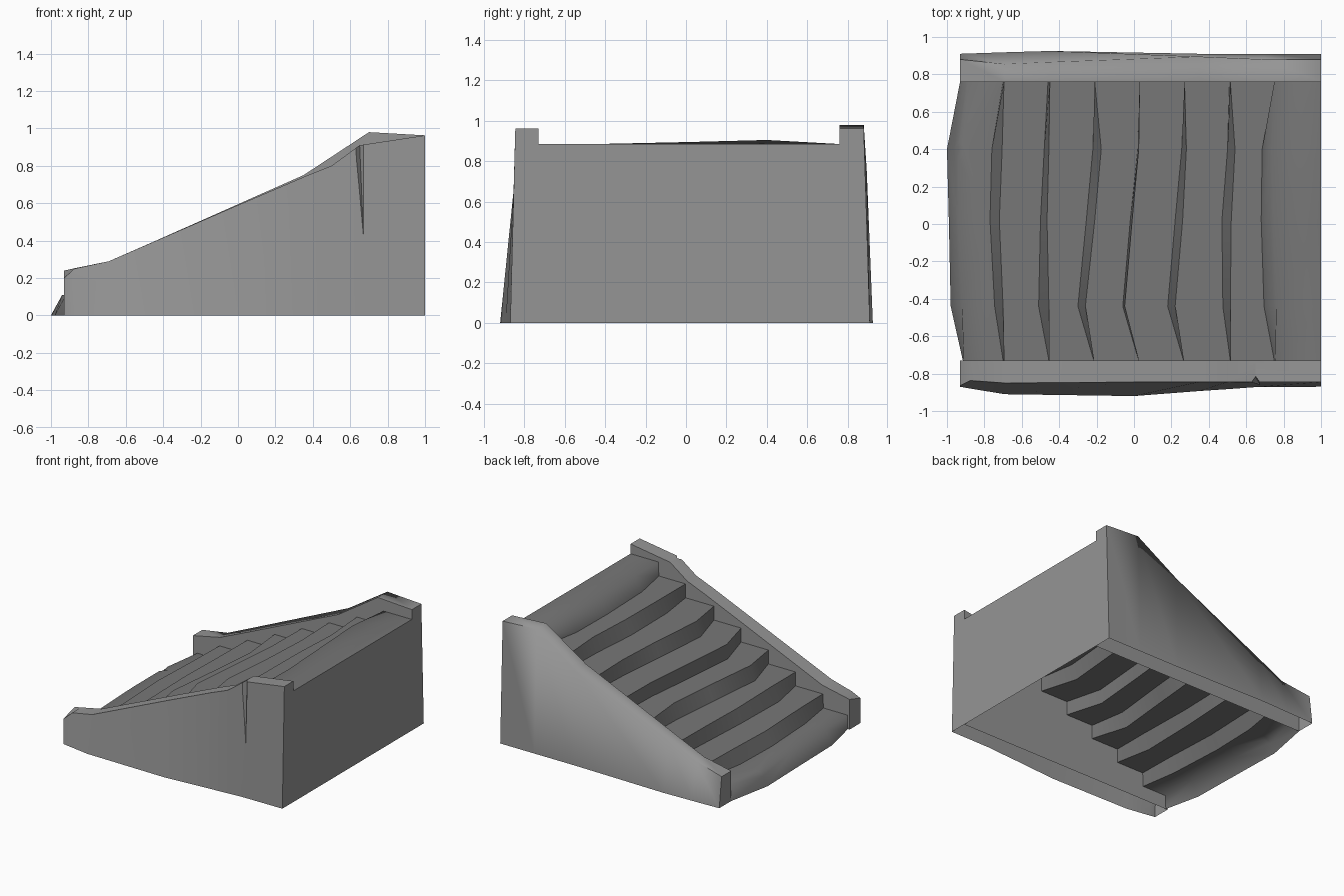
import bpy, bmesh, math

if "Cube" in bpy.data.objects:
    bpy.data.objects.remove(bpy.data.objects["Cube"])


def material(name, value):
    mat = bpy.data.materials.new(name)
    mat.diffuse_color = (value, value, value, 1)
    mat.use_nodes = True
    mat.node_tree.nodes["Principled BSDF"].inputs["Base Color"].default_value = mat.diffuse_color
    return mat


light_stone = material("light_stone", 0.30)
dark_stone = material("dark_stone", 0.185)


def make_object(name, verts, faces, mat, fix_normals=True):
    mesh = bpy.data.meshes.new(name)
    mesh.from_pydata(verts, [], faces)
    mesh.materials.append(mat)
    if fix_normals:
        bm = bmesh.new()
        bm.from_mesh(mesh)
        bmesh.ops.recalc_face_normals(bm, faces=bm.faces)
        bm.to_mesh(mesh)
        bm.free()
    obj = bpy.data.objects.new(name, mesh)
    bpy.context.collection.objects.link(obj)
    return obj


def smooth(obj, is_soft=None):
    # smooth by angle, then soften the worn edges picked by is_soft
    bpy.ops.object.select_all(action='DESELECT')
    obj.select_set(True)
    bpy.context.view_layer.objects.active = obj
    bpy.ops.object.shade_smooth_by_angle(angle=math.radians(40))
    if is_soft:
        for e in obj.data.edges:
            if is_soft(*(obj.data.vertices[v].co for v in e.vertices)):
                e.use_edge_sharp = False


def open_bottom(obj):
    bm = bmesh.new()
    bm.from_mesh(obj.data)
    flat = [f for f in bm.faces if all(v.co.z < 1e-4 for v in f.verts)]
    bmesh.ops.delete(bm, geom=flat, context='FACES_ONLY')
    bm.to_mesh(obj.data)
    bm.free()


def side_wall(name, inner_y, stations):
    # station: x, outer y at ground, outer y at top, outer top z, inner top z
    verts, faces = [], []
    for x, y_low, y_top, z_out, z_in in stations:
        verts += [(x, inner_y, 0), (x, y_low, 0), (x, y_top, z_out), (x, inner_y, z_in)]
    for i in range(len(stations) - 1):
        for j in range(4):
            a, b = i * 4 + j, i * 4 + (j + 1) % 4
            faces.append((a, b, b + 4, a + 4))
    n = len(verts)
    faces += [(0, 1, 2, 3), (n - 4, n - 3, n - 2, n - 1)]
    return make_object(name, verts, faces, light_stone)


# Worn steps: x of each riser's foot and edge at five stations across the width
ys = [0.76, 0.40, 0.02, -0.44, -0.73]
foot = [(-.93, -1.0, -.99, -.98, -.915), (-.70, -.76, -.77, -.745, -.70),
        (-.46, -.48, -.50, -.51, -.455), (-.21, -.22, -.255, -.30, -.215),
        (.03, .02, -.02, -.06, .025), (.27, .255, .22, .18, .265),
        (.51, .50, .47, .475, .515), (.75, .685, .68, .695, .75)]
edge = [(-.89, -.94, -.94, -.92, -.91), (-.695, -.705, -.72, -.70, -.695),
        (-.45, -.455, -.465, -.455, -.455), (-.21, -.175, -.21, -.26, -.215),
        (.03, .025, -.01, -.05, .025), (.27, .28, .26, .22, .265),
        (.515, .54, .52, .515, .515), (.75, .735, .745, .76, .755)]
rise = 0.885 / 8
top_lift = [0, .02, .01, 0, 0]
verts, faces = [], []
for j in reversed(range(5)):
    for k in range(8):
        lift = top_lift[j] if k == 7 else 0
        verts += [(foot[k][j], ys[j], rise * k),
                  (edge[k][j], ys[j], rise * (k + 1) + lift)]
    verts.append((1, ys[j], 0.885))
row = 17
for j in range(4):
    for i in range(row - 1):
        a = j * row + i
        faces.append((a, a + 1, a + row + 1, a + row))
steps = make_object("steps", verts, faces, dark_stone, fix_normals=False)

# Chipped nosing on the lowest step
bm = bmesh.new()
bm.from_mesh(steps.data)
bm.verts.ensure_lookup_table()
bmesh.ops.bevel(bm, geom=[bm.verts[3 * row + 1]], offset=0.045, segments=1,
                affect='VERTICES')
bm.to_mesh(steps.data)
bm.free()


def worn_nosing(a, b):
    on_first = all(abs(v.z - rise) < .004 and v.x < -.85 for v in (a, b))
    on_last = all(v.z > .88 and v.x < .8 for v in (a, b))
    return (on_first or on_last) and abs(a.y - b.y) > .02


smooth(steps, worn_nosing)

# Back wall
make_object("back_wall", [(1, -.73, 0), (1, .76, 0), (1, .76, .885), (1, -.73, .885)],
            [(0, 1, 2, 3)], light_stone, fix_normals=False)

# Sloping side walls, leaning outwards towards the ground
front_wall = side_wall("front_side_wall", -0.73, [
    (-.93, -.87, -.865, .20, .24), (-.875, -.88, -.837, .25, .252),
    (-.69, -.91, -.85, .29, .29), (0, -.92, -.845, .59, .59),
    (.35, -.893, -.845, .74, .74), (.50, -.883, -.845, .80, .80),
    (.65, -.872, -.845, .91, .91), (1, -.87, -.845, .963, .963)])
rear_wall = side_wall("rear_side_wall", 0.76, [
    (-.93, .91, .88, .24, .24), (-.69, .918, .855, .29, .29),
    (-.45, .925, .866, .395, .395), (.35, .91, .895, .75, .75),
    (.70, .91, .88, .98, .98), (1, .91, .88, .963, .963)])

# Tapering crack in the front wall
cutter = make_object("crack_cutter",
                     [(.54, -.95, .97), (.75, -.95, .97), (.648, -.81, .97), (.678, -.875, .25)],
                     [(0, 1, 2), (0, 1, 3), (1, 2, 3), (2, 0, 3)], light_stone)
cutter.hide_render = True
crack = front_wall.modifiers.new("crack", 'BOOLEAN')
crack.operation = 'DIFFERENCE'
crack.solver = 'EXACT'
crack.object = cutter
bpy.context.view_layer.objects.active = front_wall
bpy.ops.object.modifier_apply(modifier="crack")
bpy.data.objects.remove(cutter)

open_bottom(front_wall)
open_bottom(rear_wall)
smooth(front_wall)
# worn outer top edge of the rear wall
smooth(rear_wall, lambda a, b: min(a.y, b.y) > .8 and min(a.z, b.z) > .28
       and max(a.x, b.x) < .72)
